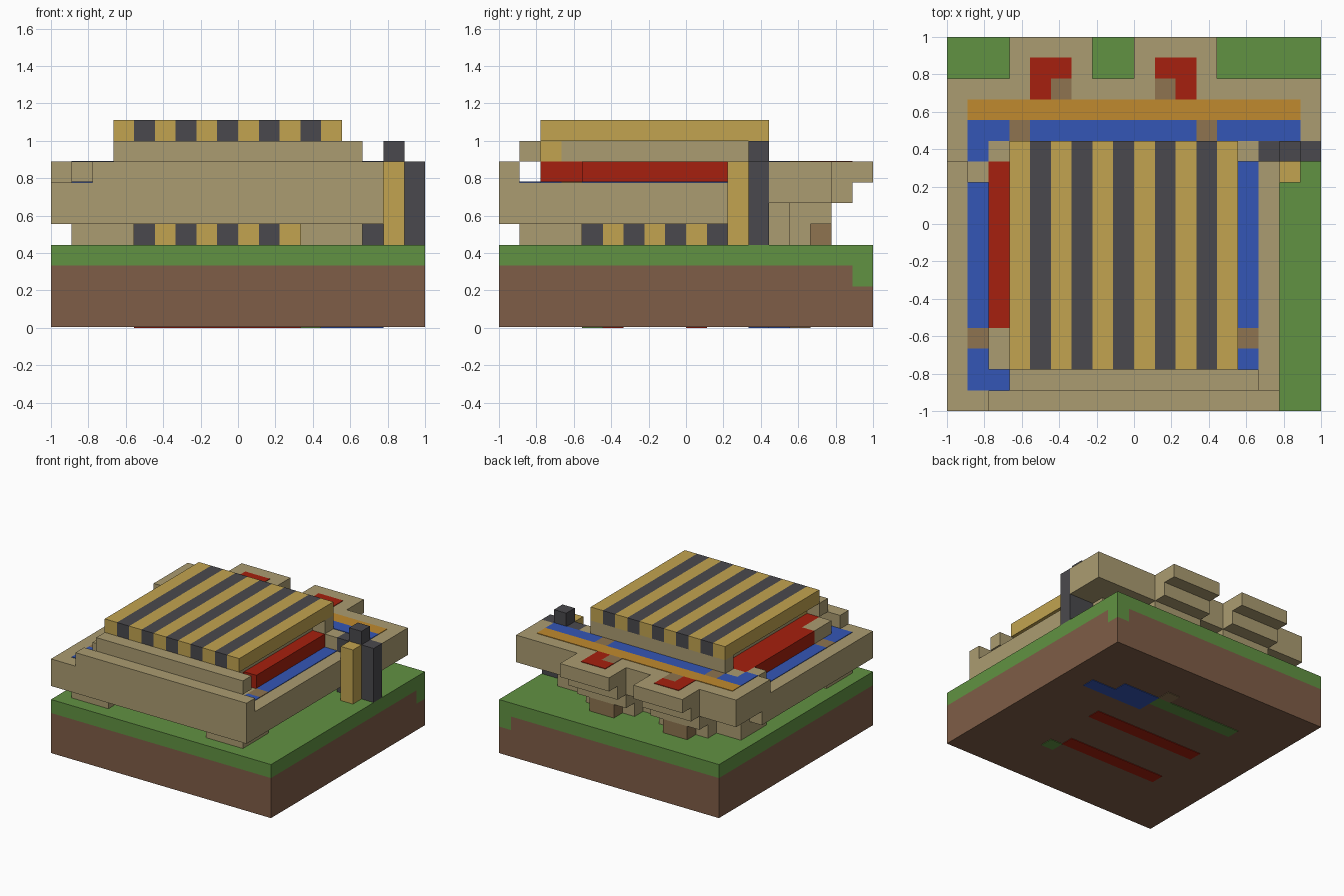
import bpy
import bmesh

cube = bpy.data.objects.get("Cube")
if cube:
    bpy.data.objects.remove(cube, do_unlink=True)

UNIT = 1 / 9      # size of one block; the ground is 18 blocks wide
THIN = 0.04       # paint thickness, in blocks


def linear(c):
    c /= 255
    return c / 12.92 if c <= 0.04 else ((c + 0.055) / 1.055) ** 2.4


def material(name, *rgb):
    mat = bpy.data.materials.new(name)
    color = [linear(c) for c in rgb] + [1]
    mat.use_nodes = True
    mat.diffuse_color = color
    mat.node_tree.nodes["Principled BSDF"].inputs["Base Color"].default_value = color
    return mat


TAN = material("tan stone", 171, 156, 113)
GRASS = material("grass green", 97, 146, 66)
DIRT = material("dirt brown", 127, 93, 71)
YELLOW = material("yellow", 194, 164, 80)
DARK = material("charcoal", 74, 73, 77)
BLUE = material("blue", 52, 86, 182)
RED = material("red", 166, 32, 14)
ORANGE = material("orange", 192, 138, 46)
WOOD = material("wood brown", 142, 116, 80)


def box(name, mat, *spans):
    """Join axis-aligned boxes, each given as (x, y, z) ranges in blocks."""
    bm = bmesh.new()
    for span in spans:
        verts = bmesh.ops.create_cube(bm, size=1)["verts"]
        for v in verts:
            for axis, (low, high) in enumerate(span):
                v.co[axis] = (low if v.co[axis] < 0 else high) * UNIT
                if axis < 2:
                    v.co[axis] -= 1
    mesh = bpy.data.meshes.new(name)
    bm.to_mesh(mesh)
    bm.free()
    mesh.materials.append(mat)
    obj = bpy.data.objects.new(name, mesh)
    bpy.context.collection.objects.link(obj)
    return obj


def paint(name, mat, level, *areas):
    """Thin plates lying on top of the given level."""
    box(name, mat, *[(x, y, (level, level + THIN)) for x, y in areas])


# Ground: dirt, grass and the grass corner that reaches one block lower
ALL = (0, 18)
box("dirt", DIRT, (ALL, ALL, (THIN, 2)), (ALL, (0, 17), (2, 3)), ((0, 17), (17, 18), (2, 3)))
box("grass", GRASS, (ALL, ALL, (3, 4)), ((17, 18), (17, 18), (2, 3)))

# Coloured strips on the underside
UNDER = (0, THIN)
box("underside_red", RED, ((4, 13), (9, 10), UNDER), ((4, 12), (5, 6), UNDER))
box("underside_green", GRASS, ((4, 11), (13, 14), UNDER), ((12, 13), (4, 5), UNDER))
box("underside_blue", BLUE, ((11, 14), (12, 14), UNDER), ((14, 16), (12, 13), UNDER))
box("underside_wood", WOOD, ((10, 11), (14, 15), UNDER))

# Footing: corner feet, with striped walls between them
FOOT = (4, 5)
box("front_feet", TAN, ((1, 4), (1, 4), FOOT), ((12, 15), (1, 4), FOOT))
box("footing_core", TAN, ((4, 13), (4, 13), FOOT), ((1, 4), (11, 13), FOOT))
for i in range(4, 12):
    mat = YELLOW if i % 2 else DARK
    step = (i, i + 1)
    box("front_footing_stripe", mat, (step, (3, 4), FOOT))
    if i < 11:
        box("left_footing_stripe", mat, ((13, 14), step, FOOT))
        box("right_footing_stripe", mat, ((3, 4), step, FOOT))

# Terrace with its front parapet
box("terrace", TAN, ((0, 16), (0, 12), (5, 7)), ((0, 15), (12, 13), (5, 7)))
box("front_parapet", TAN, ((2, 16), (0, 1), (7, 8)))
paint("terrace_channel", BLUE, 7,
      ((1, 2), (1, 3), ), ((2, 3), (1, 2)), ((1, 2), (4, 11)),
      ((14, 15), (2, 3)), ((14, 15), (4, 12)))
paint("channel_bridges", WOOD, 7, ((1, 2), (3, 4)), ((14, 15), (3, 4)))

# Raised back terrace and its lower support
box("back_terrace", TAN, (ALL, (13, 16), (6, 8)), ((0, 3), (12, 13), (7, 8)),
    ((1, 2), (11, 12), (7, 8)))
box("back_support", TAN, ((1, 16), (13, 14), (4, 6)))
paint("back_channel", BLUE, 8, ((1, 3), (13, 14)), ((1, 2), (12, 13)),
      ((4, 12), (13, 14)), ((13, 17), (13, 14)))
paint("back_bridges", WOOD, 8, ((3, 4), (13, 14)), ((12, 13), (13, 14)))
paint("back_path", ORANGE, 8, ((1, 17), (14, 15)))

# Two stepped balconies at the back
for x, red, wood in ((3, 4, 5), (9, 11, 10)):
    wide, inner = (x, x + 4), (x + 1, x + 3)
    box("balcony", TAN, (wide, (16, 18), (7, 8)), (wide, (16, 17), (6, 7)))
    box("balcony_bracket", TAN, (wide, (14, 16), (5, 6)), (wide, (14, 15), (4, 5)))
    box("balcony_foot", WOOD, (inner, (15, 16), (4, 5)))
    paint("balcony_mat", RED, 8, (inner, (16, 17)), ((red, red + 1), (15, 16)))
    paint("balcony_plank", WOOD, 8, ((wood, wood + 1), (15, 16)))

# House: red walls, tan corner posts, upper storey
box("red_walls", RED, ((3, 13), (2, 12), (7, 8)), ((13, 14), (4, 12), (7, 8)),
    ((2, 3), (4, 12), (7, 8)))
box("corner_posts", TAN, ((2, 3), (2, 4), (7, 8)), ((2, 15), (12, 13), (7, 8)))
box("upper_storey", TAN, ((4, 13), (3, 12), (8, 9)), ((3, 14), (12, 13), (8, 9)))
box("upper_front_band", YELLOW, ((4, 13), (2, 3), (8, 9)))
box("front_eave", TAN, ((3, 15), (1, 2), (8, 9)))

# Striped flat roof
for i in range(3, 14):
    box("roof_stripe", YELLOW if i % 2 else DARK, ((i, i + 1), (2, 13), (9, 10)))

# Gate posts beside the house
box("dark_post", DARK, ((15, 18), (12, 13), (4, 8)), ((16, 17), (12, 13), (8, 9)))
box("yellow_post", YELLOW, ((16, 17), (11, 12), (4, 8)))
